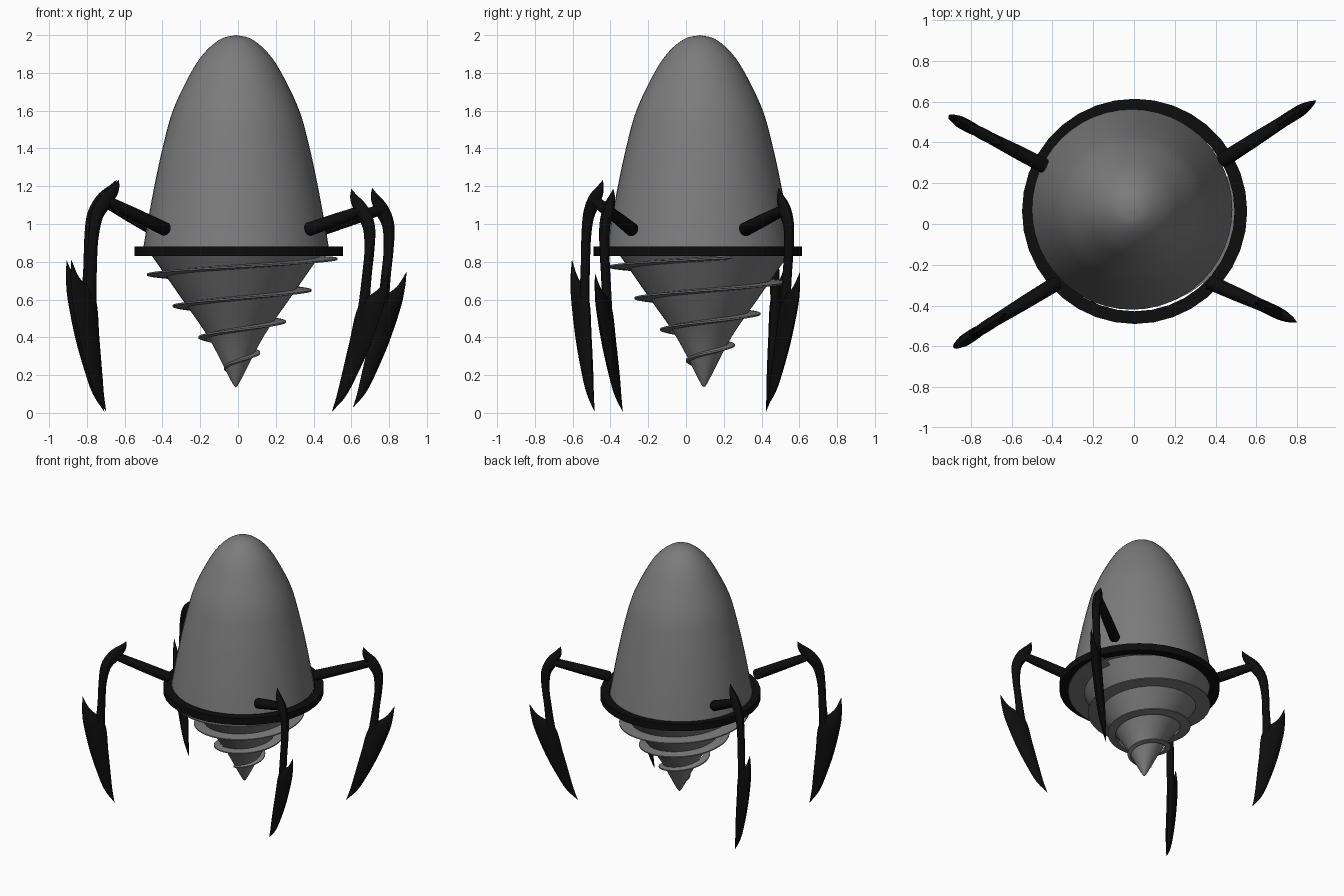
import bpy, bmesh, math
from mathutils import Vector

cube = bpy.data.objects.get("Cube")
if cube:
    bpy.data.objects.remove(cube, do_unlink=True)


def material(name, value):
    mat = bpy.data.materials.new(name)
    mat.use_nodes = True
    colour = (value, value, value, 1)
    mat.diffuse_color = colour
    mat.node_tree.nodes["Principled BSDF"].inputs["Base Color"].default_value = colour
    return mat


GREY = material("steel grey", 0.2)
BLACK = material("matte black", 0.004)


def finish(name, bm, mat, angle=40):
    bmesh.ops.remove_doubles(bm, verts=bm.verts, dist=0.0002)
    bmesh.ops.recalc_face_normals(bm, faces=bm.faces)
    mesh = bpy.data.meshes.new(name)
    bm.to_mesh(mesh)
    bm.free()
    mesh.materials.append(mat)
    obj = bpy.data.objects.new(name, mesh)
    bpy.context.collection.objects.link(obj)
    bpy.ops.object.select_all(action='DESELECT')
    obj.select_set(True)
    bpy.context.view_layer.objects.active = obj
    bpy.ops.object.shade_smooth_by_angle(angle=math.radians(angle))
    return obj


def bridge(bm, rings, closed=False):
    """Skin consecutive vertex rings with quads."""
    pairs = list(zip(rings, rings[1:]))
    if closed:
        pairs.append((rings[-1], rings[0]))
    for a, b in pairs:
        for i in range(len(a)):
            j = (i + 1) % len(a)
            bm.faces.new((a[i], a[j], b[j], b[i]))


def smooth_path(points, steps=5):
    """Catmull-Rom interpolation through tuples of any size."""
    pts = [Vector(p) for p in points]
    pts = [2 * pts[0] - pts[1]] + pts + [2 * pts[-1] - pts[-2]]
    out = []
    for a, b, c, d in zip(pts, pts[1:], pts[2:], pts[3:]):
        for s in range(steps):
            t = s / steps
            out.append(0.5 * (2 * b + (c - a) * t + (2 * a - 5 * b + 4 * c - d) * t * t
                              + (3 * b - a - 3 * c + d) * t ** 3))
    return out + [pts[-2]]


def lathe(name, profile, centre, mat, sides=48, closed=False):
    bm = bmesh.new()
    rings = []
    for r, z in profile:
        rings.append([bm.verts.new((centre[0] + max(r, 0) * math.cos(math.tau * i / sides),
                                    centre[1] + max(r, 0) * math.sin(math.tau * i / sides), z))
                      for i in range(sides)])
    bridge(bm, rings, closed)
    return finish(name, bm, mat)


# Domed body, closed underneath
dome = [(0.492, 0.87), (0.47, 1.0), (0.433, 1.2), (0.39, 1.4), (0.335, 1.6),
        (0.24, 1.8), (0.165, 1.91), (0.08, 1.98), (0, 2.0)]
lathe("body_dome", [(0, 0.87)] + smooth_path(dome), (-0.01, 0.072), GREY)

# Flat collar around the base of the dome
lathe("collar_ring", [(0.49, 0.83), (0.552, 0.83), (0.552, 0.882), (0.49, 0.882)],
      (0.003, 0.062), BLACK, sides=36, closed=True)

# Drill cone
DRILL = (-0.012, 0.095)
cone = [(0, 0.135), (0.025, 0.17), (0.145, 0.4), (0.283, 0.6), (0.45, 0.84)]
lathe("drill_cone", smooth_path(cone) + [(0, 0.84)], DRILL, GREY)


def drill_thread():
    """Thin spiral flange rising counter-clockwise around the cone."""
    bm = bmesh.new()
    sections = []
    start, pitch, turns, per_turn = 0.2, 0.167, 3.74, 40
    count = int(turns * per_turn)
    for i in range(count + 1):
        z = start + pitch * i / per_turn
        angle = math.pi + math.tau * (z - 0.23) / pitch
        inner = max(0.01, 0.63 * (z - 0.15))
        outer = 0.035 + (z - 0.2) * 0.82
        sections.append([bm.verts.new((DRILL[0] + r * math.cos(angle),
                                       DRILL[1] + r * math.sin(angle), z + dz))
                         for r, dz in ((inner, -0.012), (outer, -0.004),
                                       (outer, 0.004), (inner, 0.012))])
    bridge(bm, sections)
    bm.faces.new(sections[0])
    bm.faces.new(sections[-1])
    finish("drill_thread", bm, GREY, 30)


drill_thread()

# Leg side shapes: (outward, height, half width, half thickness)
ARM = [(0.0, 1.225, 0.001, 0.001), (0.028, 1.175, 0.027, 0.018), (0.085, 1.115, 0.042, 0.03),
       (0.14, 1.035, 0.036, 0.028), (0.163, 0.91, 0.028, 0.026), (0.17, 0.77, 0.027, 0.025),
       (0.178, 0.62, 0.032, 0.025), (0.185, 0.45, 0.045, 0.02)]
BLADE = [(0.3, 0.8, 0.001, 0.001), (0.278, 0.71, 0.026, 0.016), (0.222, 0.6, 0.074, 0.03),
         (0.187, 0.39, 0.064, 0.03), (0.148, 0.2, 0.043, 0.024), (0.12, 0.09, 0.026, 0.014),
         (0.08, 0.0, 0.001, 0.001)]


def loft(bm, stations, place, tangent_fixed=None, sides=10):
    """Skin elliptical sections that lie in the leg's own plane."""
    path = smooth_path(stations)
    rings = []
    for i, (u, z, w, t) in enumerate(path):
        a, b = path[max(i - 1, 0)], path[min(i + 1, len(path) - 1)]
        along = tangent_fixed or Vector((b[0] - a[0], b[1] - a[1])).normalized()
        across = Vector((-along[1], along[0]))
        ring = []
        for k in range(sides):
            c, s = math.cos(math.tau * k / sides), math.sin(math.tau * k / sides)
            ring.append(bm.verts.new(place(u + across.x * w * c, z + across.y * w * c, t * s)))
        rings.append(ring)
    bridge(bm, rings)
    bm.faces.new(rings[0])
    bm.faces.new(rings[-1])


def leg(name, base, hook, foot, yaw):
    """Fit the leg shape between its hook tip and foot tip, then add the strut."""
    base, hook, foot = Vector(base), Vector(hook), Vector(foot)
    out = Vector((math.cos(math.radians(yaw)), math.sin(math.radians(yaw)), 0))
    side = Vector((-out.y, out.x, 0))
    span = foot - hook
    real = complex(span.dot(out), span.z)
    turn = real / complex(0.08, -1.225)

    def place(u, z, t):
        p = complex(u, z - 1.225) * turn
        return hook + out * p.real + side * t + Vector((0, 0, p.imag))

    bm = bmesh.new()
    loft(bm, ARM, place)
    # Blade sections stay level so the spike keeps its clean notch
    loft(bm, BLADE, place, Vector((0, -1)))
    finish(name, bm, BLACK)

    # Round strut from the body to the knee
    knee = place(0.075, 1.115, 0)
    axis = (knee - base).normalized()
    up = axis.cross(side)
    bm = bmesh.new()
    rings = []
    for f, r in ((-0.02, 0.0), (-0.02, 0.028), (0.01, 0.037), (0.5, 0.034), (1.0, 0.028), (1.0, 0.0)):
        p = base.lerp(knee, f)
        rings.append([bm.verts.new(p + r * (side * math.cos(math.tau * k / 16)
                                            + up * math.sin(math.tau * k / 16)))
                      for k in range(16)])
    bridge(bm, rings)
    finish(name + "_strut", bm, BLACK)


leg("front_right_leg", (-0.38, -0.29, 0.97), (-0.63, -0.44, 1.232), (-0.7, -0.482, 0.008), 213)
leg("front_left_leg", (0.37, -0.285, 0.97), (0.6, -0.385, 1.185), (0.5, -0.332, 0.008), -26)
leg("back_left_leg", (0.43, 0.31, 0.97), (0.71, 0.49, 1.19), (0.61, 0.428, 0.03), 32)
leg("back_right_leg", (-0.44, 0.285, 0.97), (-0.645, 0.39, 1.232), (-0.708, 0.425, 0.008), 152)
